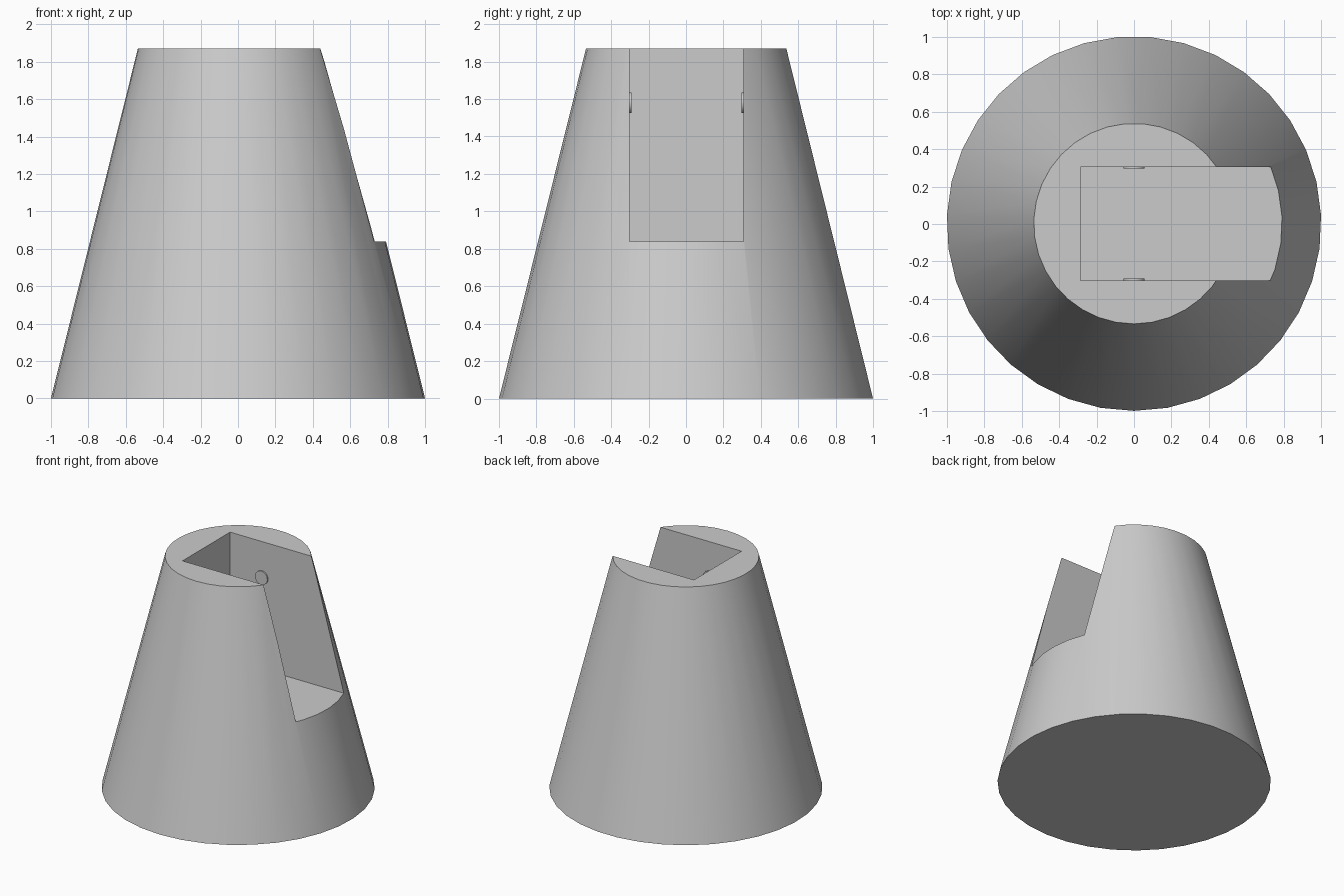
import bpy
from math import pi, radians

default = bpy.data.objects.get("Cube")
if default:
    bpy.data.objects.remove(default, do_unlink=True)

HEIGHT = 1.87
BASE_R, TOP_R, SIDES = 1.001, 0.536, 35
FLOOR = 0.84          # height of the slot floor
BACK = -0.285         # inner end of the slot
HALF = 0.304          # half width of the slot
SHIFT = 0.002         # centres the odd-sided cone

grey = bpy.data.materials.new("plain grey")
grey.use_nodes = True
colour = (0.6, 0.6, 0.6, 1)
grey.diffuse_color = colour
grey.node_tree.nodes["Principled BSDF"].inputs["Base Color"].default_value = colour


def finish(obj, name):
    obj.name = name
    obj.data.materials.clear()
    obj.data.materials.append(grey)
    return obj


def smooth(obj):
    bpy.ops.object.select_all(action="DESELECT")
    obj.select_set(True)
    bpy.context.view_layer.objects.active = obj
    bpy.ops.object.shade_smooth_by_angle(angle=radians(30))


# Tapered body, with one corner pointing straight to the front
bpy.ops.mesh.primitive_cone_add(vertices=SIDES, radius1=BASE_R, radius2=TOP_R,
                                depth=HEIGHT, location=(0, SHIFT, HEIGHT / 2),
                                rotation=(0, 0, pi))
body = finish(bpy.context.object, "tapered_body")
bpy.ops.object.transform_apply(location=True, rotation=True, scale=True)

# Slot open at the top and on the left side
bpy.ops.mesh.primitive_cube_add(size=1, location=(BACK + 1, SHIFT, FLOOR + 1))
cutter = finish(bpy.context.object, "slot_cutter")
cutter.scale = (2, 2 * HALF, 2)
bpy.ops.object.transform_apply(location=False, rotation=False, scale=True)
cutter.hide_render = True

cut = body.modifiers.new("slot", "BOOLEAN")
cut.operation = "DIFFERENCE"
cut.solver = "EXACT"
cut.object = cutter
bpy.context.view_layer.objects.active = body
bpy.ops.object.modifier_apply(modifier=cut.name)
bpy.data.objects.remove(cutter, do_unlink=True)
smooth(body)

# Small round catches on the two slot walls
for side, name in ((1, "back_catch"), (-1, "front_catch")):
    bpy.ops.mesh.primitive_cylinder_add(vertices=32, radius=0.055, depth=0.03,
                                        location=(0, SHIFT + side * (HALF + 0.005), 1.58),
                                        rotation=(pi / 2, 0, 0))
    smooth(finish(bpy.context.object, name))
